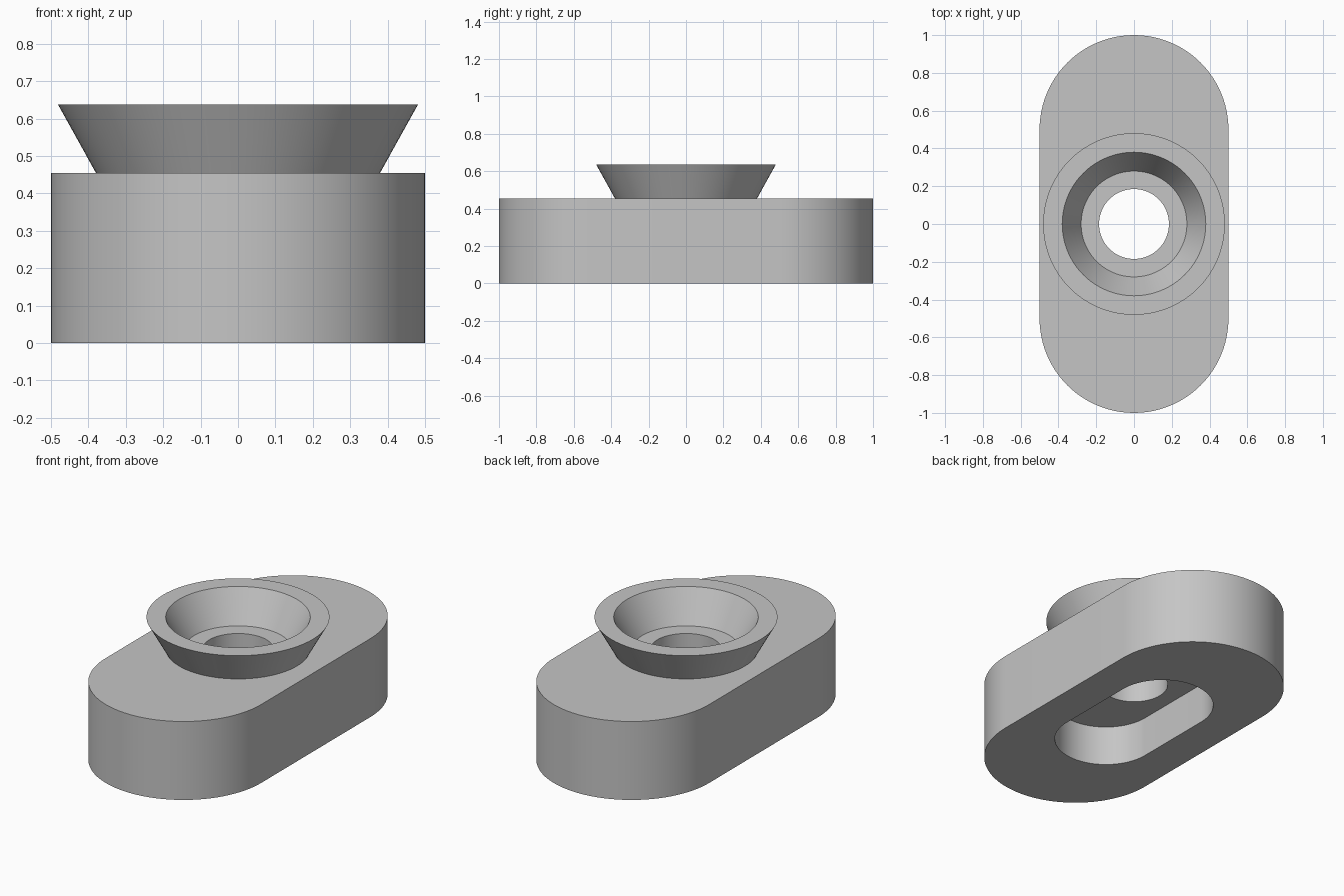
import bpy, bmesh, math

cube = bpy.data.objects.get("Cube")
if cube:
    bpy.data.objects.remove(cube, do_unlink=True)

# Single matte grey finish
grey = bpy.data.materials.new("light grey")
grey.use_nodes = True
colour = (0.56, 0.56, 0.56, 1)
grey.diffuse_color = colour
grey.node_tree.nodes["Principled BSDF"].inputs["Base Color"].default_value = colour

HALF_STEPS = 48


def slot_ring(bm, radius, half_straight, z):
    """Slot outline along y; a half_straight of zero gives a circle."""
    ring = []
    for side in (1, -1):
        for i in range(HALF_STEPS + 1):
            a = math.pi * i / HALF_STEPS
            ring.append(bm.verts.new((side * radius * math.cos(a),
                                      side * (radius * math.sin(a) + half_straight), z)))
    return ring


def loft(name, sections, closed):
    """Skin a chain of outlines, each (radius, half_straight, z)."""
    bm = bmesh.new()
    rings = [slot_ring(bm, *s) for s in sections]
    pairs = list(zip(rings, rings[1:]))
    if closed:
        pairs.append((rings[-1], rings[0]))
    for lower, upper in pairs:
        n = len(lower)
        for i in range(n):
            j = (i + 1) % n
            bm.faces.new((lower[i], lower[j], upper[j], upper[i]))
    bmesh.ops.remove_doubles(bm, verts=bm.verts, dist=1e-5)
    mesh = bpy.data.meshes.new(name)
    bm.to_mesh(mesh)
    bm.free()
    mesh.materials.append(grey)
    obj = bpy.data.objects.new(name, mesh)
    bpy.context.collection.objects.link(obj)
    bpy.ops.object.select_all(action="DESELECT")
    obj.select_set(True)
    bpy.context.view_layer.objects.active = obj
    bpy.ops.object.shade_smooth_by_angle(angle=math.radians(30))
    return obj


BASE_TOP, RIM_TOP, RECESS_TOP = 0.455, 0.637, 0.237
HOLE, SEAT = 0.185, 0.28

# Rounded base with a through hole and a slotted recess underneath
loft("base_block", [
    (0.5, 0.5, 0),
    (0.5, 0.5, BASE_TOP),
    (HOLE, 0, BASE_TOP),
    (HOLE, 0, RECESS_TOP),
    (SEAT, 0.24, RECESS_TOP),
    (SEAT, 0.24, 0),
], closed=True)

# Flared collar standing on the base around the hole
loft("flared_collar", [
    (0.38, 0, BASE_TOP),
    (0.481, 0, RIM_TOP),
    (0.38, 0, RIM_TOP),
    (SEAT, 0, BASE_TOP),
], closed=False)
